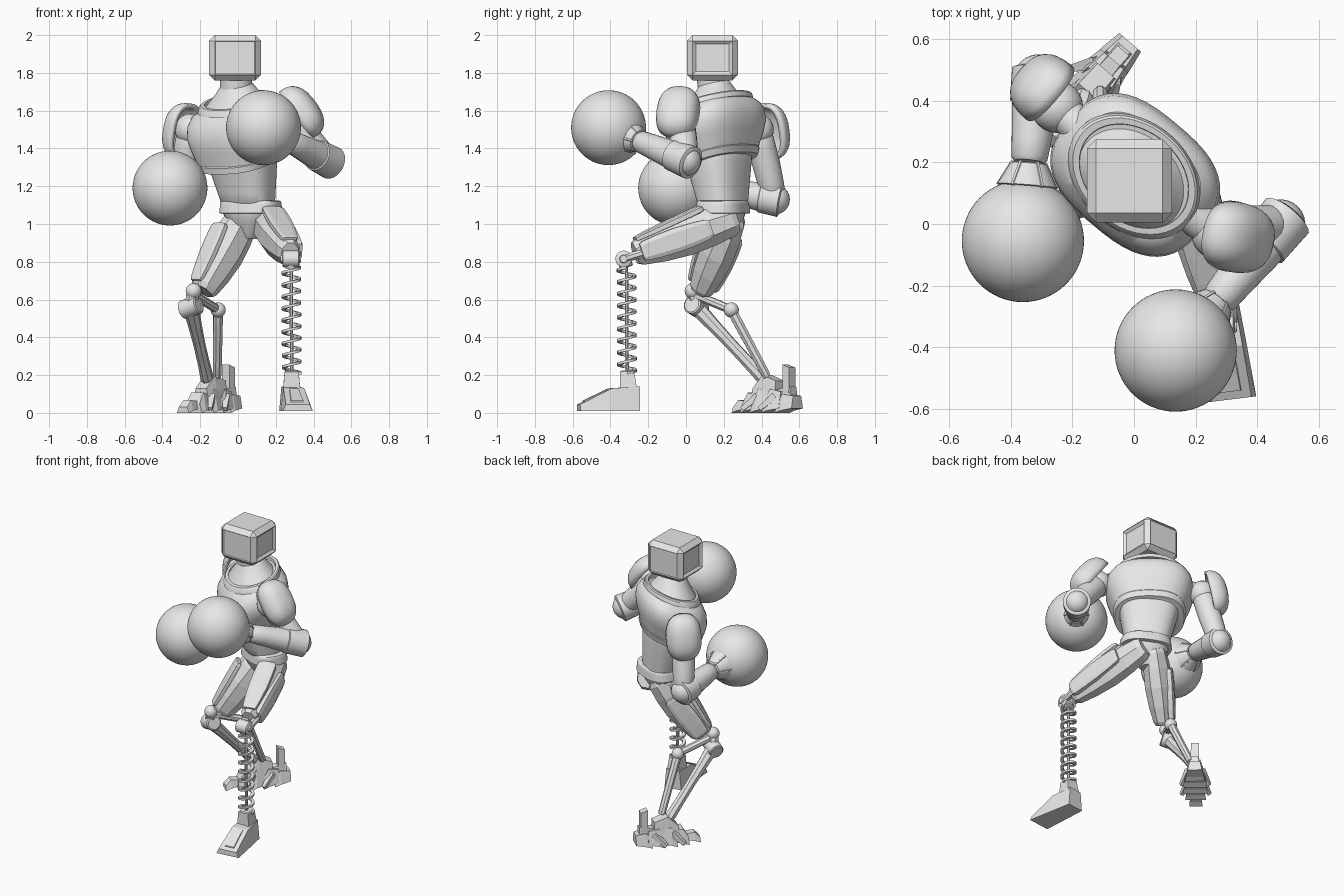
import bpy, bmesh
from math import sin, cos, pi, radians, copysign
from mathutils import Vector, Matrix

if "Cube" in bpy.data.objects:
    bpy.data.objects.remove(bpy.data.objects["Cube"])

paint = (.8, .8, .8, 1)
grey = bpy.data.materials.new("plain_grey")
grey.use_nodes = True
grey.diffuse_color = paint
grey.node_tree.nodes["Principled BSDF"].inputs["Base Color"].default_value = paint


def point(x, y, z):
    return Vector((x, y, z))


def finish(name, bm, shade=35):
    bmesh.ops.recalc_face_normals(bm, faces=bm.faces)
    mesh = bpy.data.meshes.new(name)
    bm.to_mesh(mesh)
    bm.free()
    mesh.materials.append(grey)
    if shade:
        for polygon in mesh.polygons:
            polygon.use_smooth = True
        mesh.set_sharp_from_angle(angle=radians(shade))
    ob = bpy.data.objects.new(name, mesh)
    bpy.context.collection.objects.link(ob)
    return ob


def skin(name, rings, shade=35):
    """Bridge rings of points and cap both ends."""
    bm = bmesh.new()
    loops = [[bm.verts.new(p) for p in ring] for ring in rings]
    for low, high in zip(loops, loops[1:]):
        for k in range(len(low)):
            bm.faces.new((low[k - 1], low[k], high[k], high[k - 1]))
    bm.faces.new(loops[0])
    bm.faces.new(loops[-1])
    return finish(name, bm, shade)


def oval(sides, width, depth, square):
    """Superellipse outline."""
    for k in range(sides):
        angle = 2 * pi * (k + .5) / sides
        c, s = cos(angle), sin(angle)
        yield (width * copysign(abs(c) ** (2 / square), c),
               depth * copysign(abs(s) ** (2 / square), s))


def frame(start, end):
    """Sideways and upward directions across a limb."""
    along = (end - start).normalized()
    up = Vector((0, 1, 0)) if abs(along.z) > .97 else Vector((0, 0, 1))
    side = along.cross(up).normalized()
    return side, side.cross(along)


def limb(name, start, end, radius, tip=None, flat=1, bulge=0, sides=20, square=2, shade=35):
    """Tapered limb with chamfered ends and an optional swelling."""
    side, up = frame(start, end)
    tip = tip or radius
    rings = []
    for t in (0, .05, .25, .5, .75, .95, 1):
        r = radius + (tip - radius) * t + bulge * sin(pi * t)
        r *= .85 if t in (0, 1) else 1
        rings.append([start.lerp(end, t) + side * a + up * b for a, b in oval(sides, r, r * flat, square)])
    return skin(name, rings, shade)


ROUNDED = [(0, .92), (.04, 1), (.2, 1), (.4, 1), (.6, 1), (.8, 1), (.92, .98), (1, .92)]


def trunk(name, low, high, size, top_size, bulge=0, tilt=0, turn=-40, square=2.6, sides=48, profile=ROUNDED):
    """Turned oval stack, fullest above its middle; the profile lists height and scale."""
    rot = Matrix.Rotation(radians(turn), 3, 'Z')
    size, top_size = Vector(size), Vector(top_size)
    rings = []
    for t, scale in profile:
        w, d = (size.lerp(top_size, t) + Vector((1, .7)) * bulge * sin(pi * t ** 1.5)) * scale
        rings.append([low.lerp(high, t) + rot @ point(a, b, b * tilt) for a, b in oval(sides, w, d, square)])
    return skin(name, rings)


def ball(name, centre, radius, segments=24):
    bm = bmesh.new()
    bmesh.ops.create_uvsphere(bm, u_segments=segments, v_segments=segments // 2, radius=radius,
                              matrix=Matrix.Translation(centre))
    return finish(name, bm, 60)


def shell(name, centre, out, size):
    """Squarish domed plate facing outwards."""
    bm = bmesh.new()
    bmesh.ops.create_uvsphere(bm, u_segments=32, v_segments=16, radius=1)
    bmesh.ops.delete(bm, geom=[v for v in bm.verts if v.co.z < -.05], context='VERTS')
    for v in bm.verts:
        v.co = [copysign(abs(c) ** .8, c) for c in v.co]
    turn = out.to_track_quat('Z', 'Y').to_matrix().to_4x4()
    bm.transform(Matrix.Translation(centre) @ turn @ Matrix.Diagonal((*size, 1)))
    ob = finish(name, bm, 50)
    ob.modifiers.new("thickness", 'SOLIDIFY').thickness = .025


def slab(name, place, sections, base=0, rise=0, taper=.7):
    """Tapered block from sections of y, top height and half width."""
    rings = []
    for k, (y, top, w) in enumerate(sections):
        low = base + rise * k
        corners = ((-w, low), (w, low), (w * taper, top), (-w * taper, top))
        rings.append([place @ point(x, y, z) for x, z in corners])
    return skin(name, rings, 0)


# Head: bevelled box with a screen in front and sunken cheeks
bm = bmesh.new()
head_place = Matrix.Translation((-.015, .14, 1.88)) @ Matrix.Diagonal((.275, .27, .24, 1))
bmesh.ops.create_cube(bm, size=1, matrix=head_place)
bmesh.ops.bevel(bm, geom=bm.edges[:], offset=.03, segments=1, affect='EDGES')
bm.normal_update()
panels = [f for f in bm.faces if f.calc_area() > .02 and abs(f.normal.z) < .5]
screens = [f for f in panels if abs(f.normal.y) > .5]
cheeks = [f for f in panels if abs(f.normal.x) > .5]
bmesh.ops.inset_individual(bm, faces=screens, thickness=.006, depth=-.006)
bmesh.ops.inset_individual(bm, faces=cheeks, thickness=.025, depth=-.014)
finish("head", bm, 25)
throat = point(-.01, .15, 1.7)
limb("neck", throat, point(-.01, .14, 1.78), radius=.085, sides=28)

# Torso, turned towards its right
heart = point(0, .155, 1.62)
hem = point(.01, .165, 1.32)
navel = point(.055, .195, 1.1)
trunk("chest", hem, heart, size=(.215, .175), top_size=(.24, .18), bulge=.05, tilt=.33, square=2.7)
trunk("chest_hem", hem, hem + point(0, 0, .045), size=(.22, .18), top_size=(.235, .19), tilt=.33)
trunk("collar", heart, heart + point(0, 0, .035), size=(.235, .178), top_size=(.225, .17), tilt=.33, square=2,
      profile=[(0, 1), (.8, 1), (1, .97), (1, .87), (.4, .84)])
trunk("neck_base", heart, throat + point(0, 0, .05), size=(.2, .155), top_size=(.08, .08), tilt=.2, square=2,
      bulge=-.008)
trunk("waist", navel, hem + point(0, 0, .08), size=(.14, .112), top_size=(.2, .16), turn=-35)
belt_base = point(.068, .195, 1.055)
trunk("belt", belt_base, belt_base + point(0, 0, .07), size=(.167, .127), top_size=(.16, .12), turn=-25)
trunk("pelvis", point(.06, .2, .92), navel, size=(.04, .05), top_size=(.15, .115), bulge=.015, turn=-25, sides=12)


# Arms: shoulder, shell, upper arm, elbow, forearm, cuff and glove
def arm(side, shoulder, elbow, wrist, glove, shell_centre, out):
    ball(side + "_shoulder", shoulder, .085)
    limb(side + "_shoulder_hub", shoulder.lerp(heart, .4), shoulder, radius=.06)
    shell(side + "_shoulder_shell", shell_centre, out, (.115, .155, .115))
    limb(side + "_upper_arm", shoulder, elbow, radius=.07, tip=.062, bulge=.008)
    ball(side + "_elbow", elbow, .08)
    limb(side + "_elbow_sleeve", elbow.lerp(wrist, -.12), elbow.lerp(wrist, .3), radius=.09, tip=.084)
    limb(side + "_forearm", elbow, wrist, radius=.085, tip=.058)
    inside = wrist + (glove - wrist).normalized() * .08
    limb(side + "_cuff", wrist, inside, radius=.057, tip=.1)
    # Folds where the glove tightens
    across, up = frame(wrist, inside)
    for k in range(6):
        spoke = across * cos(pi * k / 3) + up * sin(pi * k / 3)
        limb(f"{side}_cuff_fold_{k}", wrist + spoke * .052, inside + spoke * .095, radius=.008, sides=6)
    ball(side + "_glove", glove, .198, 64)


arm("right", shoulder=point(-.25, .38, 1.5), elbow=point(-.31, .47, 1.13), wrist=point(-.34, .2, 1.18),
    glove=point(-.36, -.055, 1.19), shell_centre=point(-.275, .425, 1.485), out=point(-.7, .6, .2))
arm("left", shoulder=point(.27, -.03, 1.56), elbow=point(.475, 0, 1.335), wrist=point(.27, -.25, 1.44),
    glove=point(.135, -.41, 1.51), shell_centre=point(.315, -.04, 1.58), out=point(.72, -.15, .55))


# Thighs: faceted core with top and outer plates
def thigh(side, hip, knee, outward):
    limb(side + "_thigh", hip, knee, radius=.07, tip=.058, flat=1.25, bulge=.027, sides=8, shade=0)
    across, up = frame(hip, knee)
    near, far = hip.lerp(knee, .28), hip.lerp(knee, .96)
    limb(side + "_thigh_top_plate", near + up * .11, far + up * .07, radius=.06, tip=.045, flat=.3, bulge=.012,
         sides=8, square=4, shade=0)
    across *= outward
    limb(side + "_thigh_outer_plate", near + across * .08, far + across * .055, radius=.022, flat=2.4,
         bulge=.006, sides=8, square=4, shade=0)


thigh("left", hip=point(.13, .26, 1.03), knee=point(.275, -.27, .845), outward=-1)
thigh("right", hip=point(.04, .25, 1.05), knee=point(-.185, .075, .645), outward=1)

# Left shin: knee hinge and flat coil spring around a core
hinge = point(.28, -.33, .815)
half_axle = point(.045, 0, 0)
limb("left_knee", hinge - half_axle, hinge + half_axle, radius=.044)
limb("left_knee_pin", hinge - half_axle * 1.2, hinge + half_axle * 1.2, radius=.022)
for sign in (-1, 1):
    limb(f"left_knee_fork_{sign}", hinge + point(sign * .03, .1, .03), hinge + half_axle * sign * .7,
         radius=.024, sides=8)
spring_low, spring_high = point(.284, -.312, .21), point(.282, -.315, .77)
limb("spring_core", spring_low, spring_high, radius=.01, sides=8)
limb("spring_cap", spring_high, hinge, radius=.036)
turns, steps = 9, 20
coil = []
for k in range(turns * steps + 1):
    angle = 2 * pi * k / steps
    ray = point(cos(angle), sin(angle), 0)
    middle = spring_low.lerp(spring_high, k / (turns * steps)) + ray * .042
    lift = point(0, 0, .007)
    coil.append([middle + ray * a * .01 + lift * b for a, b in ((-1, -1), (1, -1), (1, 1), (-1, 1))])
skin("spring", coil, 40)

# Left foot: wedge with raised toe plate
place = Matrix.Translation((.285, -.31, 0)) @ Matrix.Rotation(radians(7), 4, 'Z')
slab("left_foot", place, [(-.26, .045, .08), (-.09, .13, .07), (.06, .14, .06)], base=.01, taper=.8)
slab("left_toe_plate", place, [(-.235, .065, .045), (-.1, .13, .035)], base=.03, rise=.06)
limb("left_ankle", point(.284, -.305, .12), spring_low + point(0, 0, .015), radius=.065, tip=.052, sides=4, shade=0)

# Right shin: open linkage
pivot = point(-.25, .055, .56)
upper = point(-.235, .035, .645)
joint = point(-.105, .24, .545)
ankle = point(-.16, .42, .17)
ball("right_upper_knee", upper, .042)
limb("right_knee_link", upper, pivot, radius=.036, sides=8)
limb("right_knee", pivot - point(.045, -.025, .015), pivot + point(.045, -.025, .015), radius=.05)
limb("right_shin", pivot, ankle, radius=.044, tip=.036, bulge=-.008, sides=8, shade=0)
limb("right_link", upper.lerp(pivot, .2), joint, radius=.024, sides=8)
ball("right_link_joint", joint, .04)
limb("right_rear_strut", joint, ankle + point(.05, .01, .02), radius=.028, tip=.024, sides=8)

# Right foot: overlapping wedge scales, ankle block, spur and claws
place = Matrix.Translation((-.15, .43, 0)) @ Matrix.Rotation(radians(-41), 4, 'Z')
for k in range(5):
    swell = sin(pi * (k + .6) / 6)
    y, w, h = -.215 + k * .08, .025 + .055 * swell, .04 + .09 * swell
    slab(f"right_foot_scale_{k}", place, [(y, h * .45, w), (y + .035, h, w * .95), (y + .105, h * .9, w * .75)],
         rise=.012)
slab("right_ankle_block", place, [(-.07, .13, .055), (0, .2, .055), (.09, .17, .05)], base=.06)
slab("right_spur_base", place, [(.07, .12, .04), (.185, .14, .03)], base=.05, rise=.04)
slab("right_spur", place, [(.13, .255, .028), (.175, .24, .028)], base=.1, taper=.9)
for sign in (-1, 1):
    for y in (-.06, .06):
        root, nail = point(sign * .04, y + .03, .09), point(sign * .09, y - .04, .02)
        limb(f"right_foot_claw_{sign}_{y}", place @ root, place @ nail, radius=.028, tip=.016, sides=4, shade=0)
